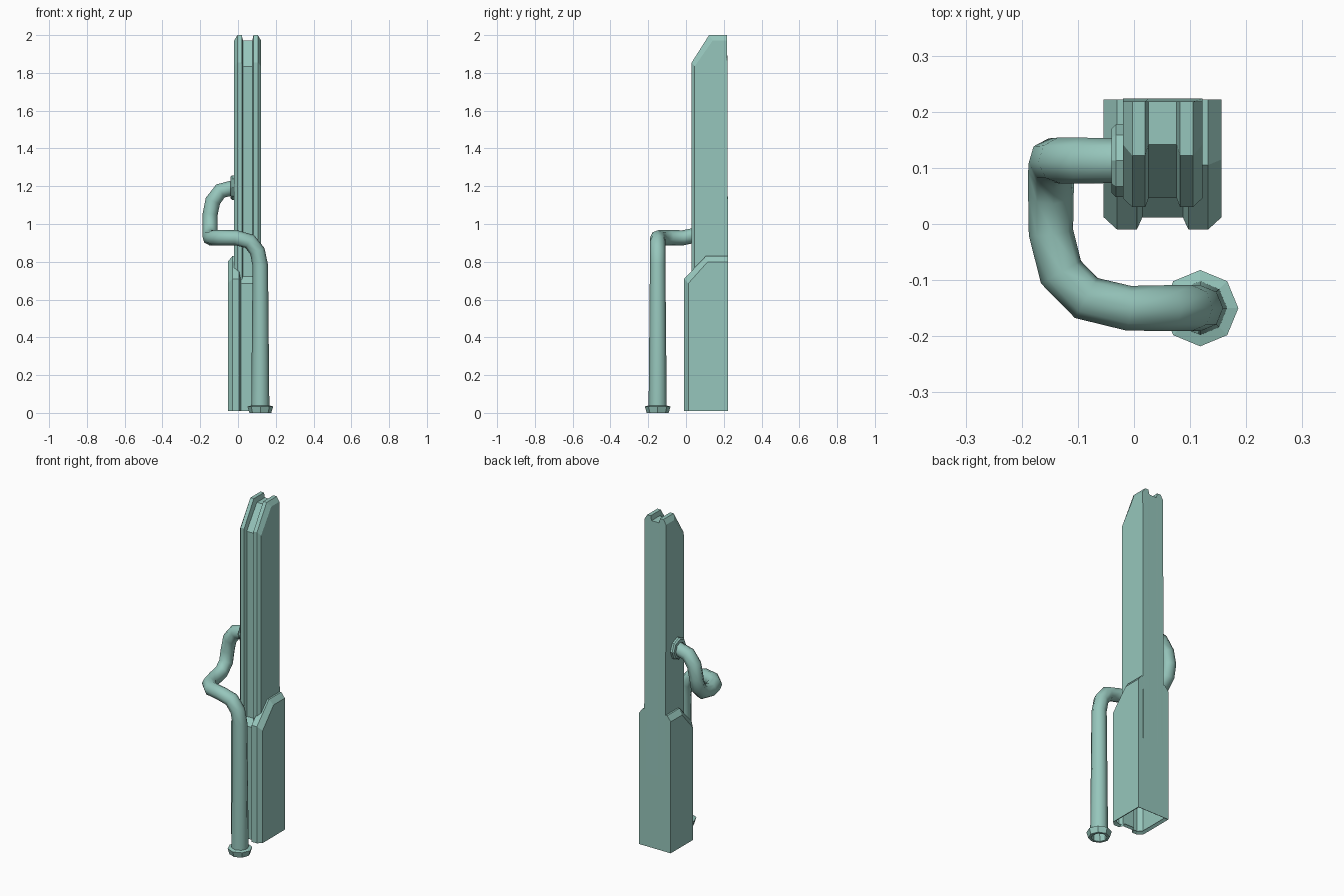
import bpy, bmesh, math
from mathutils import Matrix

if "Cube" in bpy.data.objects:
    bpy.data.objects.remove(bpy.data.objects["Cube"])

# Muted green-grey paint shared by all parts
paint = bpy.data.materials.new("paint")
paint.diffuse_color = (.307, .565, .502, 1)
paint.use_nodes = True
paint.node_tree.nodes["Principled BSDF"].inputs["Base Color"].default_value = paint.diffuse_color


def finish(bm, name):
    bmesh.ops.recalc_face_normals(bm, faces=bm.faces)
    me = bpy.data.meshes.new(name)
    bm.to_mesh(me)
    bm.free()
    me.materials.append(paint)
    ob = bpy.data.objects.new(name, me)
    bpy.context.collection.objects.link(ob)
    return ob


def ridged_column(name, outer, inner, xs, cx):
    """Loft side profiles (y, z) across x: chamfer, ridge, groove, mirrored about cx."""
    profs = [inner, outer, outer, inner]
    stations = list(zip(xs, profs))
    stations += [(2 * cx - x, p) for x, p in reversed(stations)]
    bm = bmesh.new()
    rows = [[bm.verts.new((x, y, z)) for y, z in p] for x, p in stations]
    for a, b in zip(rows, rows[1:]):
        for i in range(len(outer) - 1):          # the bottom stays open
            bm.faces.new((a[i], a[i + 1], b[i + 1], b[i]))
    bm.faces.new(rows[0])
    bm.faces.new(rows[-1])
    # inward lip round the open bottom
    z0 = outer[0][1]
    rim = [r[0] for r in rows] + [r[-1] for r in reversed(rows)]
    cy = (outer[0][0] + outer[-1][0]) / 2
    lip = [bm.verts.new((cx + (v.co.x - cx) * .85, cy + (v.co.y - cy) * .87, z0 + .01))
           for v in rim]
    for i in range(len(rim)):
        j = (i + 1) % len(rim)
        bm.faces.new((rim[i], rim[j], lip[j], lip[i]))
    return finish(bm, name)


def octagon_lathe(name, rings, matrix):
    """Eight-sided collar from (radius, height) rings."""
    bm = bmesh.new()
    rows = [[bm.verts.new((r * math.cos(k * math.pi / 4), r * math.sin(k * math.pi / 4), h))
             for k in range(8)] for r, h in rings]
    for a, b in zip(rows, rows[1:]):
        for k in range(8):
            j = (k + 1) % 8
            bm.faces.new((a[k], a[j], b[j], b[k]))
    bm.transform(matrix)
    return finish(bm, name)


# Lower casing
ridged_column(
    "lower_casing",
    [(-.01, .01), (-.01, .71), (.105, .83), (.222, .83), (.222, .01)],
    [(.012, .01), (.012, .685), (.115, .80), (.222, .80), (.222, .01)],
    [-.054, -.03, .005, .015], .051)

# Upper column, its back leaning slightly out through the casing
ridged_column(
    "upper_column",
    [(.03, .45), (.03, 1.855), (.122, 2.0), (.218, 2.0), (.2235, .45)],
    [(.046, .45), (.046, 1.835), (.142, 1.972), (.218, 1.972), (.2235, .45)],
    [-.02, -.003, .02, .026], .051)

# Bent pipe
path = [(.118, -.15, .03, .048), (.118, -.15, .78, .041),
        (.103, -.15, .855, .041), (.062, -.15, .908, .041), (-.01, -.15, .927, .04),
        (-.085, -.132, .927, .041), (-.130, -.086, .927, .041), (-.148, -.015, .927, .04),
        (-.148, .055, .942, .041), (-.148, .098, .985, .041), (-.148, .113, 1.05, .04),
        (-.133, .113, 1.122, .041), (-.093, .113, 1.175, .041), (-.02, .113, 1.193, .04)]
cu = bpy.data.curves.new("pipe", 'CURVE')
cu.dimensions = '3D'
cu.bevel_depth = 1.0
cu.bevel_resolution = 2
cu.materials.append(paint)
sp = cu.splines.new('POLY')
sp.points.add(len(path) - 1)
for p, (x, y, z, r) in zip(sp.points, path):
    p.co = (x, y, z, 1)
    p.radius = r
sp.use_smooth = True
pipe = bpy.data.objects.new("pipe", cu)
bpy.context.collection.objects.link(pipe)

# Collars at the open foot and at the wall joint
octagon_lathe("foot_collar",
              [(.038, .06), (.043, 0), (.058, 0), (.068, .034), (.044, .04)],
              Matrix.Translation((.118, -.15, 0)))
octagon_lathe("wall_collar",
              [(.065, 0), (.065, .014), (.057, .022), (.038, .022)],
              Matrix.Translation((-.018, .113, 1.193)) @ Matrix.Rotation(-math.pi / 2, 4, 'Y'))
